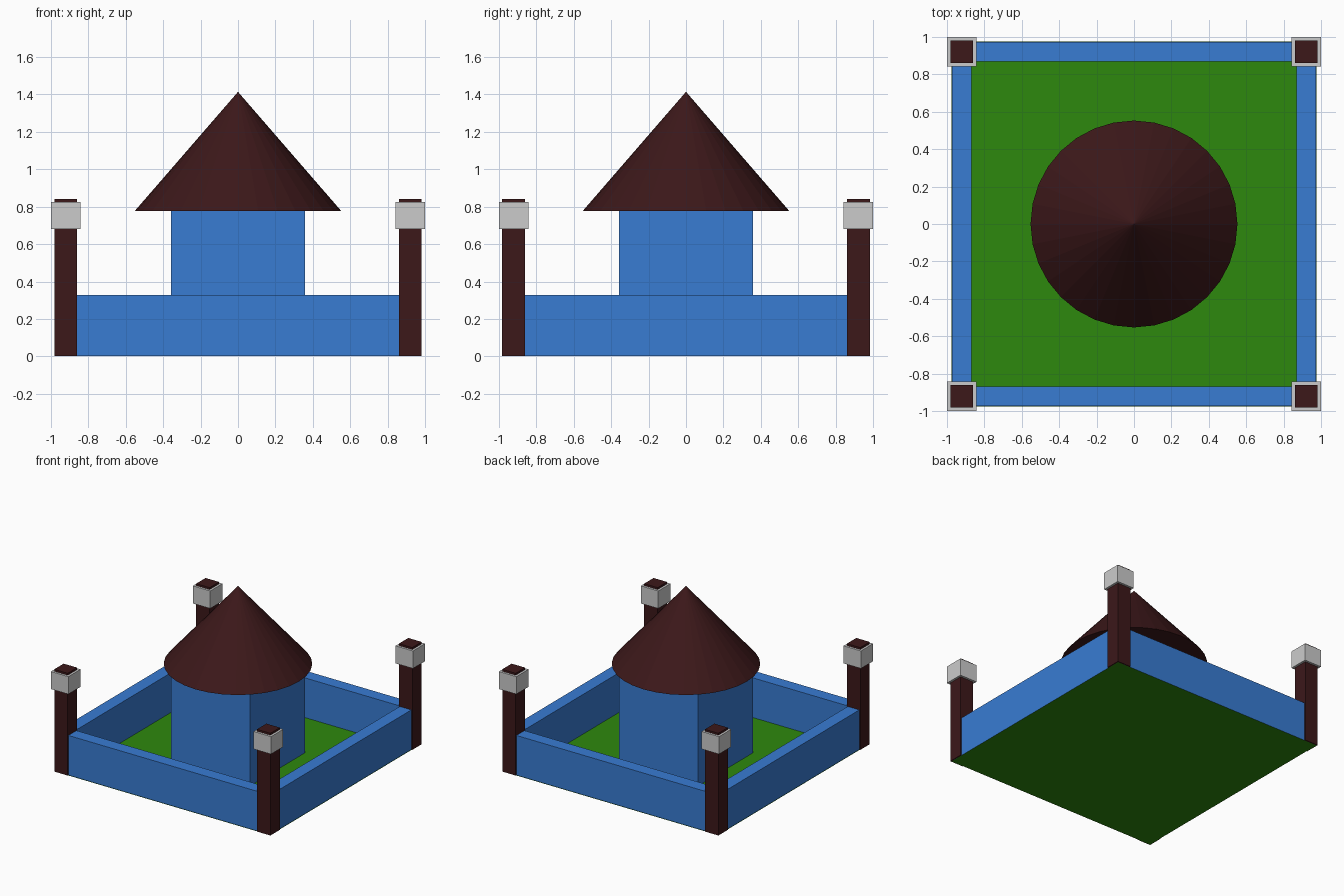
import bpy

if "Cube" in bpy.data.objects:
    bpy.data.objects.remove(bpy.data.objects["Cube"])


def material(name, rgb):
    m = bpy.data.materials.new(name)
    m.diffuse_color = (*rgb, 1.0)
    m.use_nodes = True
    m.node_tree.nodes["Principled BSDF"].inputs["Base Color"].default_value = m.diffuse_color
    return m


BLUE = material("blue", (0.04, 0.20, 0.65))
BROWN = material("dark_brown", (0.045, 0.009, 0.01))
GREEN = material("green", (0.027, 0.25, 0.004))


def box(name, x, y, z, mat=None):
    """Box spanning the (min, max) ranges x, y and z."""
    spans = (x, y, z)
    bpy.ops.mesh.primitive_cube_add(size=1, location=[(a + b) / 2 for a, b in spans])
    ob = bpy.context.object
    ob.name = name
    ob.scale = [b - a for a, b in spans]
    bpy.ops.object.transform_apply(location=False, rotation=False, scale=True)
    if mat:
        ob.data.materials.append(mat)
    return ob


def around(c, half):
    return (c - half, c + half)


# Lawn
bpy.ops.mesh.primitive_plane_add(size=1.95)
lawn = bpy.context.object
lawn.name = "lawn"
lawn.data.materials.append(GREEN)

# Perimeter walls
OUT, IN, BASE = 0.973, 0.868, 0.002
WALL_Z = (BASE, 0.328)
box("front_wall", (-IN, IN), (-OUT, -IN), WALL_Z, BLUE)
box("back_wall", (-IN, IN), (IN, OUT), WALL_Z, BLUE)
box("left_wall", (-OUT, -IN), (-OUT, OUT), WALL_Z, BLUE)
box("right_wall", (IN, OUT), (-OUT, OUT), WALL_Z, BLUE)

# Corner posts with grey collars
for sy, fb in ((-1, "front"), (1, "back")):
    for sx, lr in ((-1, "left"), (1, "right")):
        x, y = sx * 0.921, sy * 0.921
        box(f"{fb}_{lr}_post", around(x, 0.061), around(y, 0.061), (BASE, 0.842), BROWN)
        box(f"{fb}_{lr}_collar", around(x, 0.079), around(y, 0.079), (0.682, 0.826))

# Square hut
box("hut", (-0.357, 0.357), (-0.357, 0.357), (BASE, 0.776), BLUE)

# Conical roof
bpy.ops.mesh.primitive_cone_add(vertices=32, radius1=0.553, radius2=0, depth=0.638,
                                location=(0, 0, 0.776 + 0.319))
roof = bpy.context.object
roof.name = "roof"
roof.data.materials.append(BROWN)
